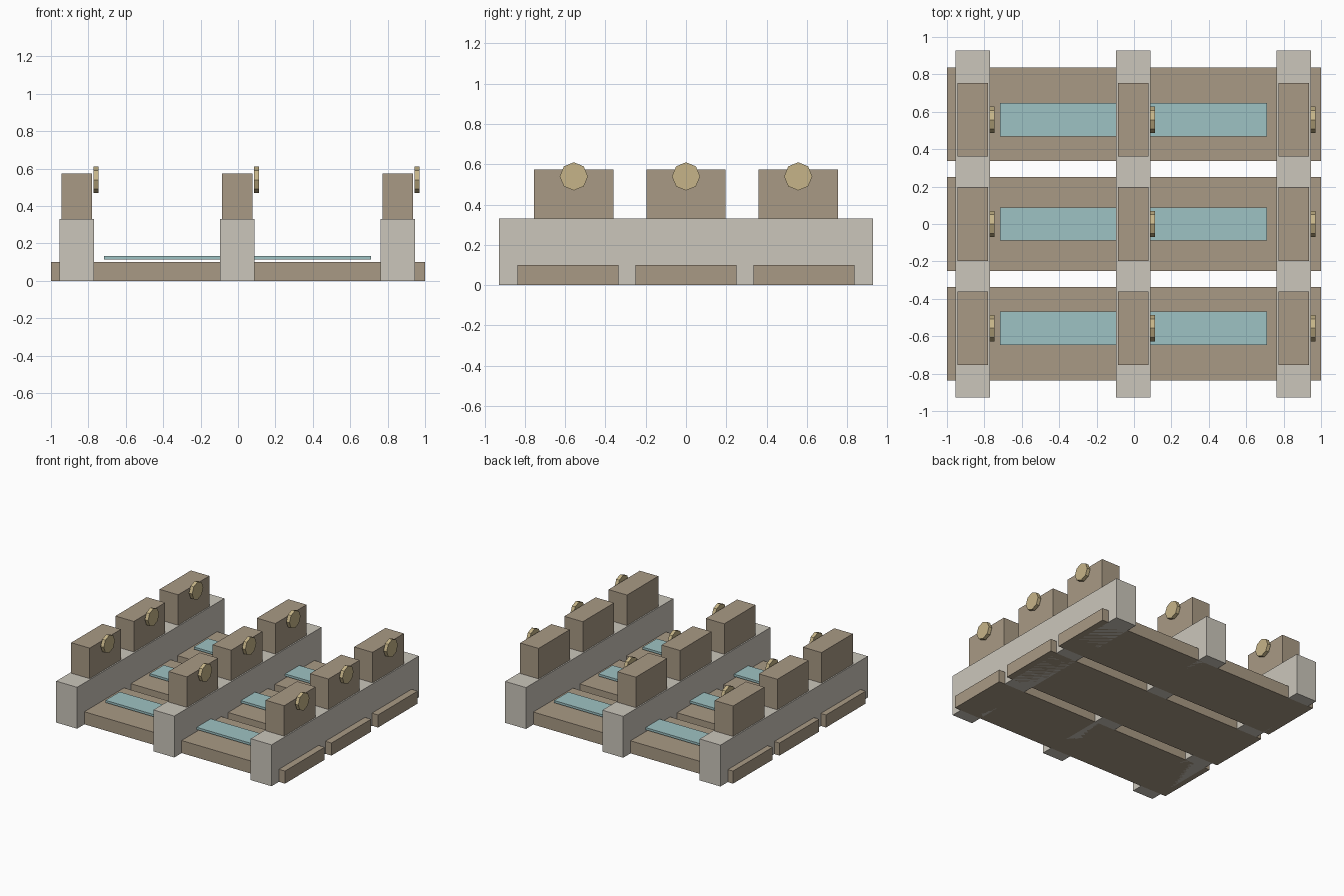
import bpy, bmesh
from mathutils import Matrix

cube = bpy.data.objects.get("Cube")
if cube:
    bpy.data.objects.remove(cube, do_unlink=True)


def material(name, rgb):
    """Flat material from display-space 0-255 values."""
    linear = [((c / 255 + 0.055) / 1.055) ** 2.4 for c in rgb] + [1.0]
    mat = bpy.data.materials.new(name)
    mat.use_nodes = True
    mat.diffuse_color = linear
    bsdf = next(n for n in mat.node_tree.nodes if n.type == 'BSDF_PRINCIPLED')
    bsdf.inputs["Base Color"].default_value = linear
    return mat


brown = material("brown wood", (169, 154, 133))
stone = material("pale stone", (203, 198, 187))
teal = material("pale teal", (158, 194, 195))
brass = material("dull brass", (198, 180, 136))


def finish(name, bm, location, mat):
    mesh = bpy.data.meshes.new(name)
    bm.to_mesh(mesh)
    bm.free()
    mesh.materials.append(mat)
    obj = bpy.data.objects.new(name, mesh)
    obj.location = location
    bpy.context.collection.objects.link(obj)


def box(name, x, y, base, size, mat):
    """Box standing on height base, centred on x and y."""
    bm = bmesh.new()
    bmesh.ops.create_cube(bm, size=1, matrix=Matrix.Diagonal((*size, 1)))
    finish(name, bm, (x, y, base + size[2] / 2), mat)


def disc(name, location, radius, depth, mat):
    """Octagonal disc whose axis runs along x."""
    bm = bmesh.new()
    bmesh.ops.create_cone(bm, cap_ends=True, segments=8, radius1=radius,
                          radius2=radius, depth=depth,
                          matrix=Matrix.Rotation(1.5707963, 4, 'Y'))
    finish(name, bm, location, mat)


rows = {"front": -1, "middle": 0, "back": 1}
columns = {"right": -0.862, "centre": -0.004, "left": 0.854}

# Floor planks with a thin strip hovering over each
for row, side in rows.items():
    box(f"{row}_plank", 0, side * 0.586, 0, (2, 0.5, 0.1), brown)
    box(f"{row}_strip", -0.003, side * 0.557, 0.115, (1.428, 0.178, 0.018), teal)

# Cross beams, each carrying three blocks with a disc on the side
for column, x in columns.items():
    box(f"{column}_beam", x, 0, 0, (0.184, 1.856, 0.33), stone)
    for row, side in rows.items():
        y = side * 0.557
        box(f"{column}_{row}_block", x, y, 0.33, (0.163, 0.394, 0.243), brown)
        disc(f"{column}_{row}_disc", (x + 0.103, y, 0.54), 0.07, 0.028, brass)
